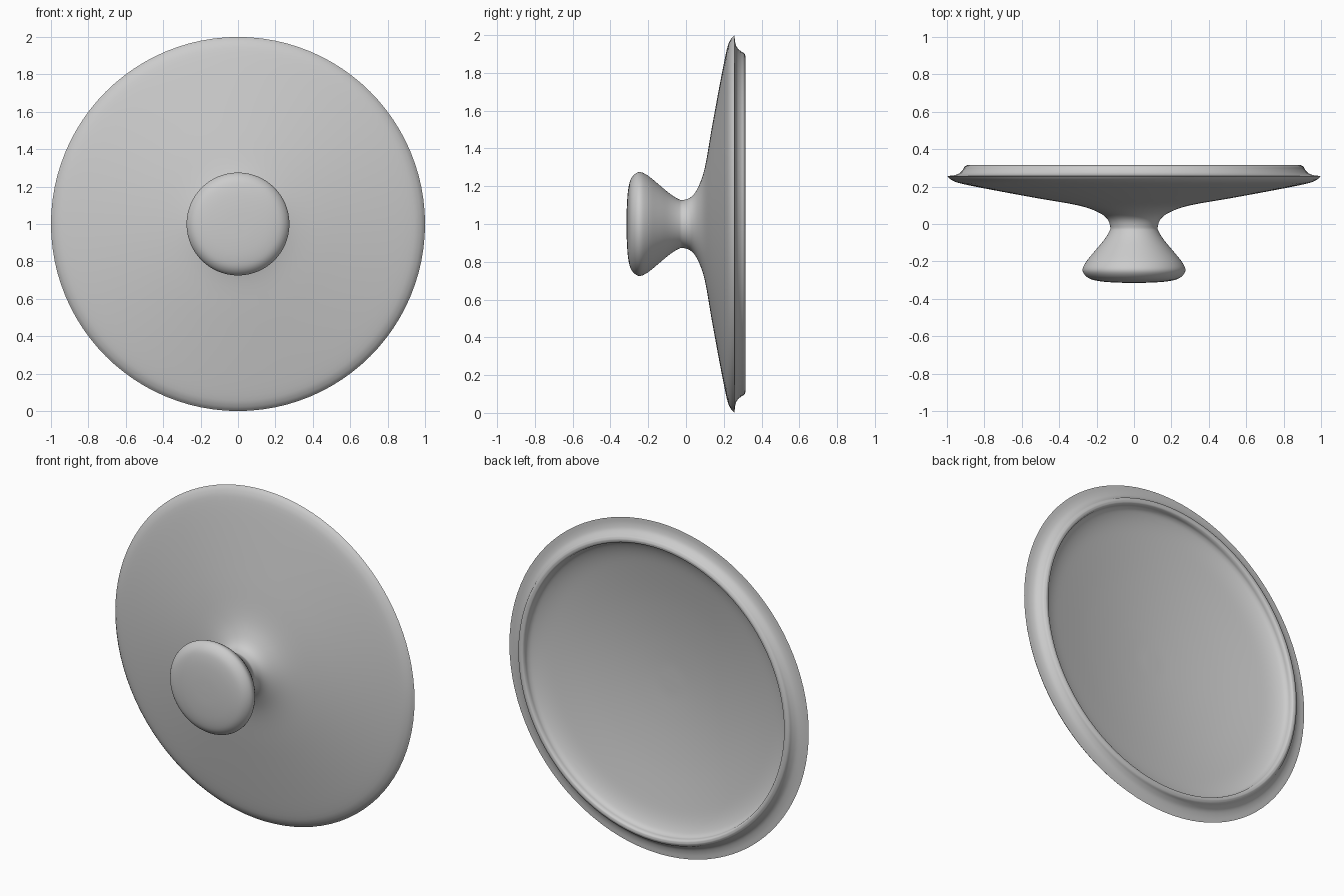
import bpy, bmesh, math
from mathutils import Vector, Matrix

cube = bpy.data.objects.get("Cube")
if cube:
    bpy.data.objects.remove(cube)

STEPS = 96
AXIS_Z = 1.0

grey = bpy.data.materials.new("plain grey")
grey.use_nodes = True
colour = (0.6, 0.6, 0.6, 1)
grey.diffuse_color = colour
grey.node_tree.nodes["Principled BSDF"].inputs["Base Color"].default_value = colour


def smooth_path(points, cuts=4):
    """Catmull-Rom curve through (radius, depth) points."""
    pts = [Vector(p) for p in points]
    pts = [2 * pts[0] - pts[1]] + pts + [2 * pts[-1] - pts[-2]]
    out = []
    for a, b, c, d in zip(pts, pts[1:], pts[2:], pts[3:]):
        for i in range(cuts):
            t = i / cuts
            out.append(0.5 * (2 * b + (c - a) * t + (2 * a - 5 * b + 4 * c - d) * t**2
                              + (3 * b - a - 3 * c + d) * t**3))
    return out + [pts[-2]]


def lathe(name, sections):
    """Spin the joined profile sections around the front-to-back axis."""
    bm = bmesh.new()
    path = [p for s in sections for p in smooth_path(s)]
    verts = [bm.verts.new((max(p.x, 0), p.y, AXIS_Z)) for p in path]
    edges = [bm.edges.new(pair) for pair in zip(verts, verts[1:])]
    bmesh.ops.spin(bm, geom=verts + edges, cent=(0, 0, AXIS_Z), axis=(0, 1, 0),
                   angle=math.tau, steps=STEPS)
    bmesh.ops.remove_doubles(bm, verts=bm.verts, dist=0.0005)
    bmesh.ops.recalc_face_normals(bm, faces=bm.faces)
    mesh = bpy.data.meshes.new(name)
    bm.to_mesh(mesh)
    bm.free()
    mesh.materials.append(grey)
    obj = bpy.data.objects.new(name, mesh)
    bpy.context.collection.objects.link(obj)
    bpy.ops.object.select_all(action="DESELECT")
    obj.select_set(True)
    bpy.context.view_layer.objects.active = obj
    bpy.ops.object.shade_smooth_by_angle(angle=math.radians(40))
    return obj


# Knob, neck and flared front face, up to the sharp outer edge
front = [(0, -.315), (.1, -.313), (.19, -.305), (.245, -.288), (.275, -.25),
         (.258, -.205), (.21, -.145), (.16, -.085), (.132, -.04), (.127, -.015),
         (.145, .03), (.2, .067), (.3, .1), (.5, .135), (.735, .178),
         (.92, .215), (.975, .235), (1, .257)]
# Ledge with a hollow fillet rising to the seating ring
ledge = [(1, .257), (.965, .26), (.935, .27), (.915, .29), (.905, .307), (.89, .315)]
# Ring top, steep inner wall and shallow bowl
bowl = [(.89, .315), (.875, .312), (.868, .3), (.864, .28), (.845, .26),
        (.79, .236), (.7, .215), (.5, .18), (.3, .155), (.12, .142), (0, .14)]

lathe("lid_with_knob", [front, ledge, bowl])
